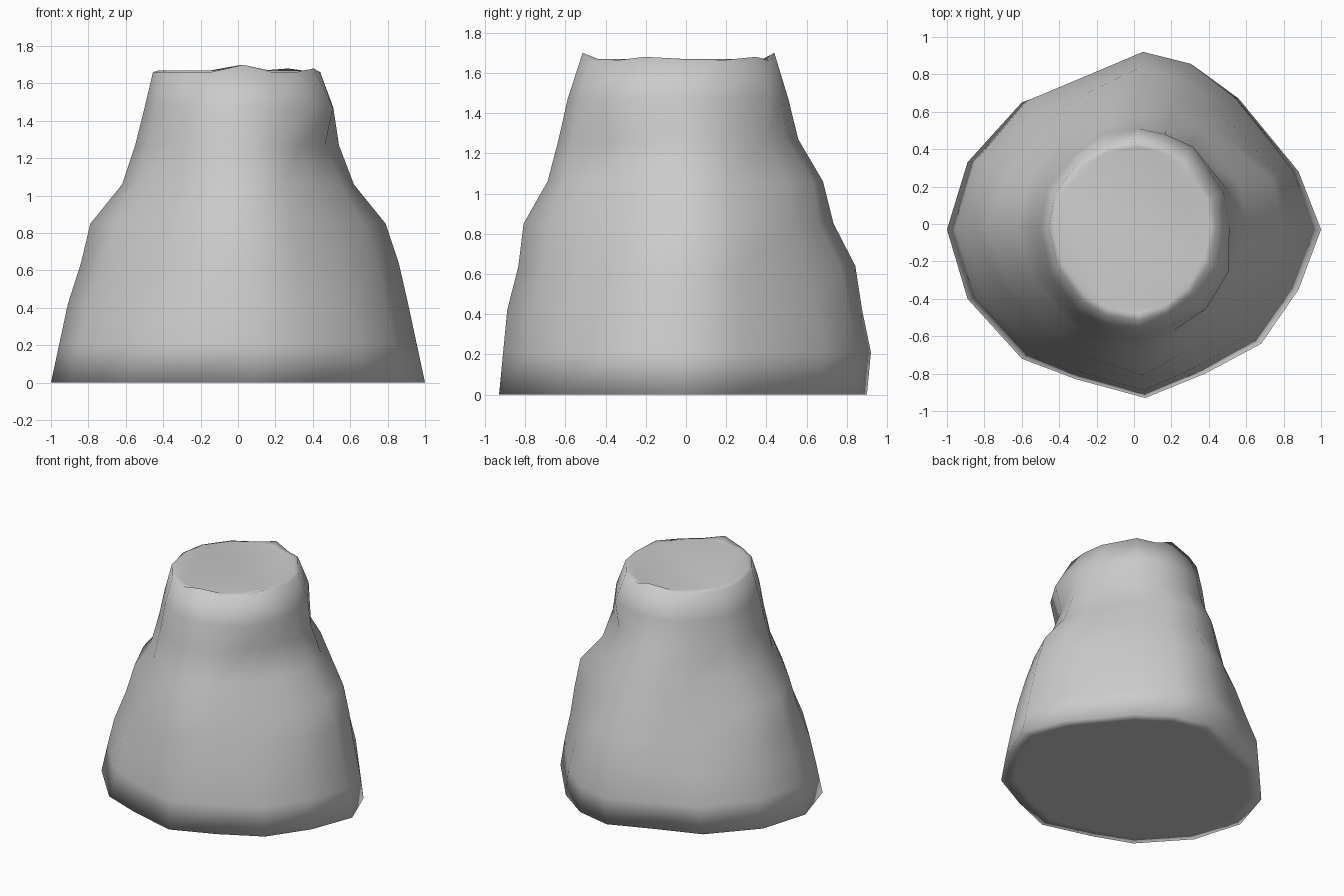
import bpy, bmesh, math
from mathutils import Vector

if "Cube" in bpy.data.objects:
    bpy.data.objects.remove(bpy.data.objects["Cube"])

# Ground outline of the rock, counter-clockwise from +x
base = [(1, -.03), (.88, .28), (.56, .67), (.32, .84), (.05, .90), (-.3, .76),
        (-.6, .65), (-.89, .33), (-1, -.03), (-.89, -.4), (-.6, -.72),
        (-.31, -.83), (.06, -.93), (.38, -.8), (.68, -.64), (.88, -.35)]

# Height, reach to -x, +x, -y, +y, how round the ring is, diagonal pinch
levels = [(0.0, 1.0, 1.0, .93, .91, 0, 0),
          (.21, .955, .955, .91, .93, .05, .01),
          (.42, .91, .91, .89, .885, .15, .03),
          (.64, .84, .86, .835, .85, .3, .07),
          (.85, .79, .79, .81, .74, .45, .11),
          (1.06, .62, .62, .69, .685, .7, .05),
          (1.27, .55, .54, .635, .56, .9, .03),
          (1.47, .50, .51, .59, .51, 1, .01),
          (1.66, .455, .44, .515, .44, 1, 0)]

# Local notches and bulges: (level, point) -> scale
dents = {(6, 2): .93, (6, 3): .95, (6, 14): .92, (6, 15): .96,
         (7, 14): 1.09, (7, 15): 1.09, (7, 2): 1.03,
         (3, 1): 1.02, (4, 1): 1.07, (4, 2): 1.03,
         (2, 5): .98, (2, 6): .97, (3, 5): .98, (3, 6): .96,
         (4, 6): .97, (5, 6): .96, (6, 6): .96, (7, 6): .97}
# Raised corners on the top rim
peaks = {2: .02, 4: .04, 12: .04, 15: .02}


def ring_point(k, i):
    z, left, right, front, back, roundness, pinch = levels[k]
    a = math.atan2(base[i][1] / .92, base[i][0])
    bx, by = base[i][0], base[i][1] / (.91 if base[i][1] > 0 else .93)
    x = bx + (math.cos(a) - bx) * roundness
    y = by + (math.sin(a) - by) * roundness
    r = dents.get((k, i), 1) * (1 - pinch * math.sin(2 * a) ** 2)
    if k == len(levels) - 1:
        z += peaks.get(i, 0)
    return Vector((x * (right if x > 0 else left) * r,
                   y * (back if y > 0 else front) * r, z))


# Rock body, stacked rings
bm = bmesh.new()
n = len(base)
rings = [[bm.verts.new(ring_point(k, i)) for i in range(n)]
         for k in range(len(levels))]


def bridge(lower, upper):
    for i in range(n):
        j = (i + 1) % n
        bm.faces.new((lower[i], lower[j], upper[j], upper[i]))


for lower, upper in zip(rings, rings[1:]):
    bridge(lower, upper)

# Flat top and underside, each with an inset border
for ring, z, inset in ((rings[-1], 1.67, .93), (rings[0], 0, .9)):
    inner = [bm.verts.new((v.co.x * inset, v.co.y * inset, z)) for v in ring]
    bridge(ring, inner)
    bm.faces.new(inner)
bmesh.ops.recalc_face_normals(bm, faces=bm.faces)

mesh = bpy.data.meshes.new("rock_stump")
bm.to_mesh(mesh)
bm.free()
rock = bpy.data.objects.new("rock_stump", mesh)
bpy.context.collection.objects.link(rock)
for p in mesh.polygons:
    p.use_smooth = True
